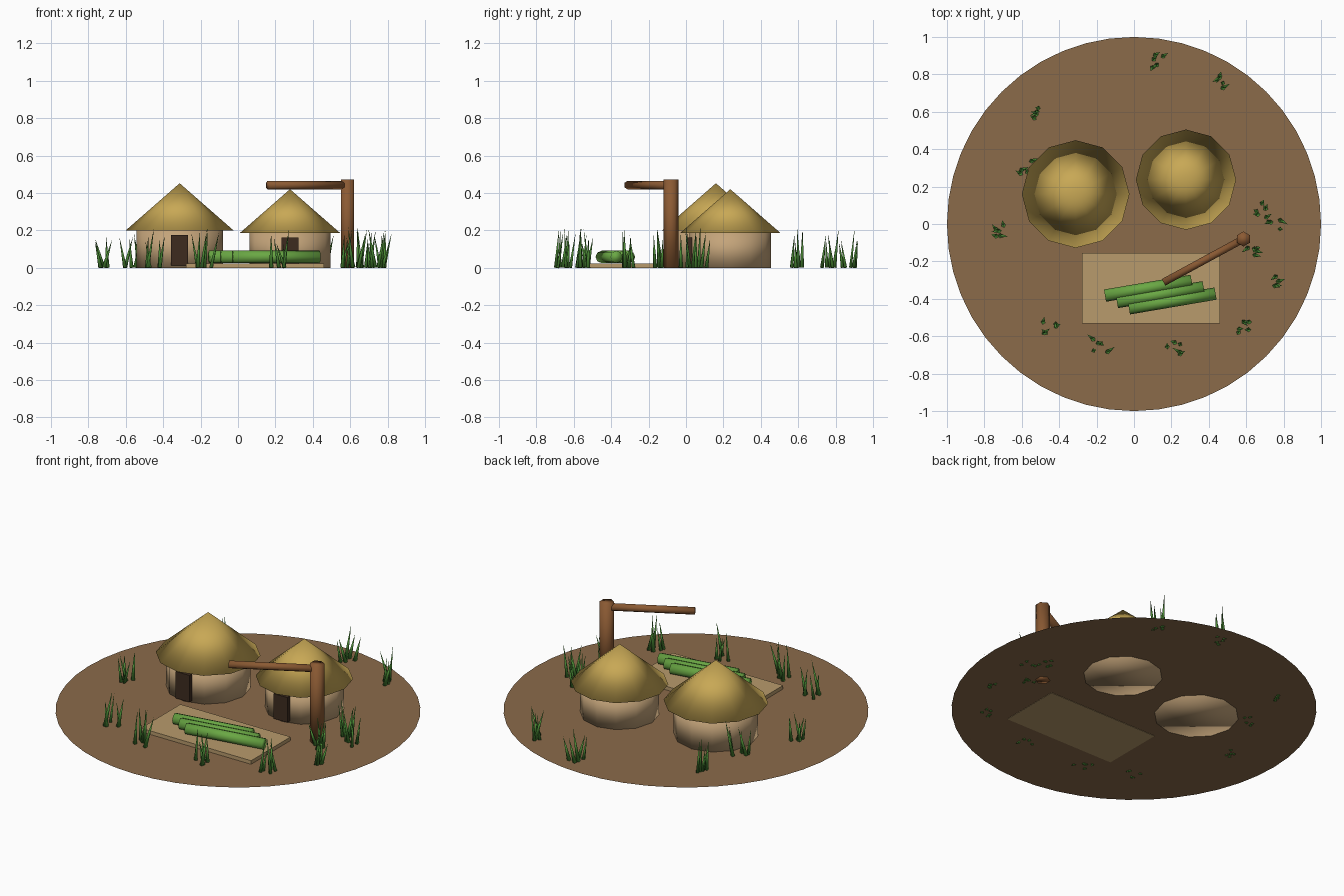
import bpy, math, random
from mathutils import Vector

cube = bpy.data.objects.get("Cube")
if cube:
    bpy.data.objects.remove(cube)
random.seed(4)


def material(name, r, g, b):
    """Flat material from 0-255 screen values, stored as linear."""
    lin = [((c / 255 + 0.055) / 1.055) ** 2.4 for c in (r, g, b)] + [1]
    m = bpy.data.materials.new(name)
    m.use_nodes = True
    m.diffuse_color = lin
    m.node_tree.nodes["Principled BSDF"].inputs["Base Color"].default_value = lin
    return m


EARTH = material("earth", 139, 107, 74)
MAT = material("woven_mat", 184, 155, 108)
CLAY = material("clay", 196, 164, 122)
THATCH = material("thatch", 200, 168, 85)
DARK = material("dark_doorway", 61, 43, 31)
WOOD = material("wood", 139, 90, 51)
BAMBOO = material("green_bamboo", 106, 168, 68)
GRASS = material("grass", 74, 138, 53)


def finish(name, mat, smooth=True):
    ob = bpy.context.object
    ob.name = ob.data.name = name
    ob.data.materials.append(mat)
    if smooth:
        bpy.ops.object.shade_smooth()
    return ob


def rod(name, a, b, r1, r2, sides, mat):
    """Capped cylinder or cone running from a to b."""
    a, b = Vector(a), Vector(b)
    d = b - a
    bpy.ops.mesh.primitive_cone_add(vertices=sides, radius1=r1, radius2=r2,
                                    depth=d.length, location=(a + b) / 2)
    bpy.context.object.rotation_euler = d.to_track_quat('Z', 'Y').to_euler()
    return finish(name, mat)


def box(name, lo, hi, mat):
    lo, hi = Vector(lo), Vector(hi)
    bpy.ops.mesh.primitive_cube_add(size=1, location=(lo + hi) / 2)
    bpy.context.object.scale = hi - lo
    return finish(name, mat, False)


def hut(name, x, y, wall_r, roof_r, eave, apex, door_h):
    rod(name + "_wall", (x, y, 0), (x, y, eave + 0.005), wall_r, wall_r, 12, CLAY)
    rod(name + "_roof", (x, y, eave), (x, y, apex), roof_r, 0, 12, THATCH)
    front = y - wall_r
    box(name + "_door", (x - 0.046, front - 0.012, 0.012),
        (x + 0.046, front + 0.03, door_h), DARK)


# Round clearing
bpy.ops.mesh.primitive_circle_add(vertices=48, radius=1, fill_type='NGON',
                                  location=(0, 0, 0.002))
finish("ground", EARTH, False)

# Two thatched huts
hut("large_hut", -0.312, 0.16, 0.232, 0.288, 0.2, 0.452, 0.174)
hut("small_hut", 0.278, 0.237, 0.217, 0.268, 0.186, 0.42, 0.163)

# Mat with three stacked bamboo stems
box("mat", (-0.277, -0.532, 0), (0.46, -0.155, 0.024), MAT)
for i in range(3):
    x, y = -0.155 + 0.064 * i, -0.383 - 0.034 * i
    rod(f"bamboo_stem_{i + 1}", (x, y, 0.058), (x + 0.463, y + 0.079, 0.058),
        0.033, 0.033, 8, BAMBOO)

# Post with a cantilevered beam
rod("post", (0.585, -0.08, 0), (0.585, -0.08, 0.473), 0.04, 0.04, 6, WOOD)
rod("beam", (0.585, -0.08, 0.442), (0.158, -0.312, 0.442), 0.023, 0.023, 6, WOOD)

# Grass tufts around the clearing
TUFTS = [(0.12, 0.87), (0.475, 0.76), (-0.5, 0.6), (-0.565, 0.305), (-0.7, -0.03),
         (-0.45, -0.56), (-0.18, -0.65), (0.215, -0.665), (0.59, -0.55),
         (0.785, -0.31), (0.62, -0.14), (0.745, 0), (0.67, 0.09)]
for t, (cx, cy) in enumerate(TUFTS):
    for k in range(5):
        x = cx + random.uniform(-0.04, 0.04)
        y = cy + random.uniform(-0.04, 0.04)
        tip = (x + random.uniform(-0.045, 0.045), y + random.uniform(-0.03, 0.03),
               random.uniform(0.13, 0.22))
        rod(f"grass_blade_{t + 1}_{k + 1}", (x, y, 0.001), tip, 0.012, 0, 4, GRASS)
